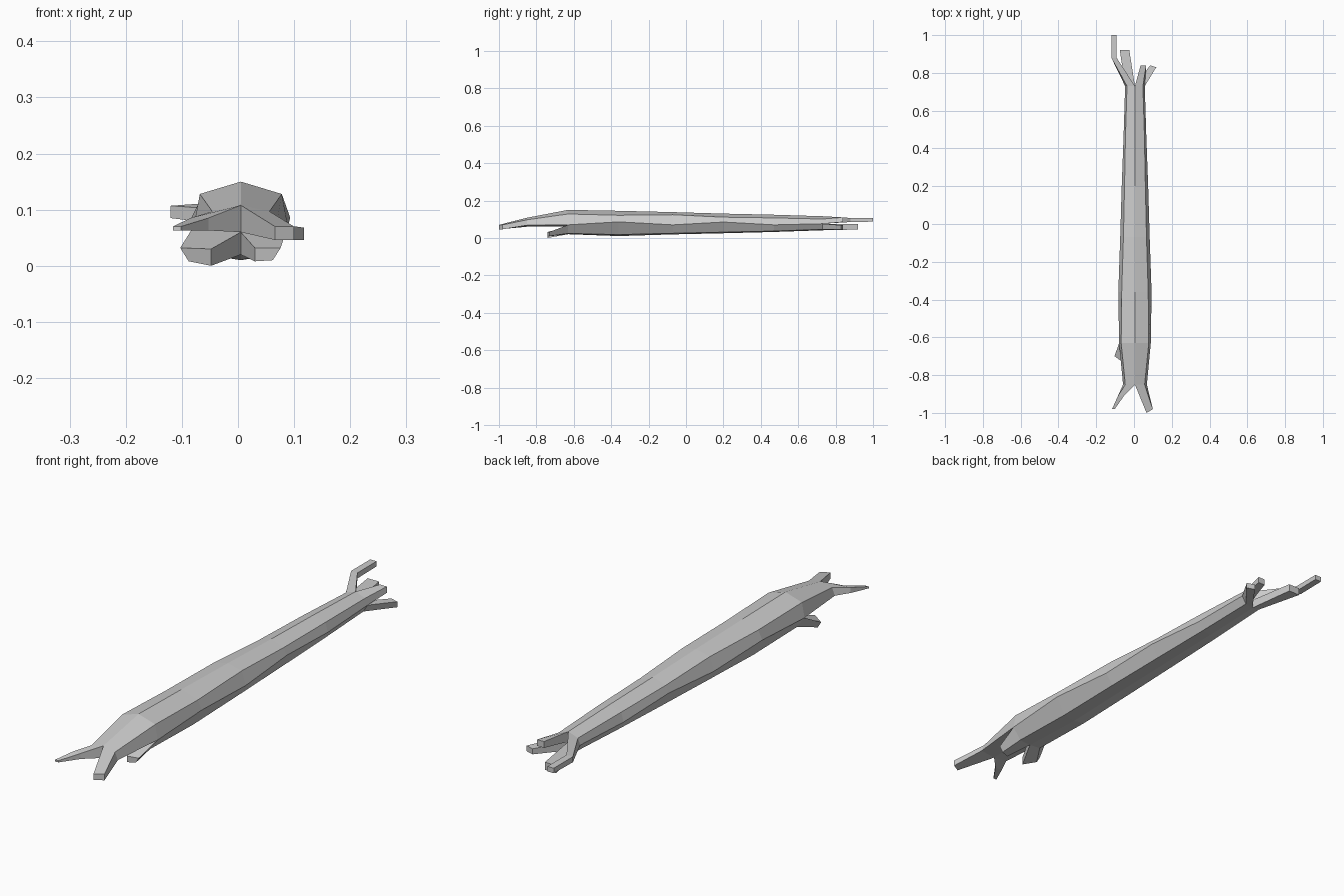
import bpy, bmesh

if "Cube" in bpy.data.objects:
    bpy.data.objects.remove(bpy.data.objects["Cube"])

CX = 0.005
bm = bmesh.new()


def loft(rings, cap=False):
    """Skin a sequence of equal-length point rings."""
    rows = [[bm.verts.new(p) for p in r] for r in rings]
    n = len(rows[0])
    for a, b in zip(rows, rows[1:]):
        for i in range(n):
            j = (i + 1) % n
            bm.faces.new((a[i], a[j], b[j], b[i]))
    if cap:
        bm.faces.new(rows[-1])


def points(y, shoulder, side, low, zs):
    """Named trunk points: half widths and heights (top, shoulder, side, low, bottom)."""
    d = {"top": (CX, y, zs[0]), "bottom": (CX, y, zs[4])}
    for s in (-1, 1):
        d["shoulder", s] = (CX + s * shoulder, y, zs[1])
        d["side", s] = (CX + s * side, y, zs[2])
        d["low", s] = (CX + s * low, y, zs[3])
    return d


def ring(d):
    return [d["top"], d["shoulder", 1], d["side", 1], d["low", 1],
            d["bottom"], d["low", -1], d["side", -1], d["shoulder", -1]]


def upper(d, s, z):
    return [d["top"], d["shoulder", s], d["side", s], (CX, d["top"][1], z)]


def lower(d, s, z):
    return [(CX, d["top"][1], z), d["side", s], d["low", s], d["bottom"]]


def tip(y, inner, outer, zt, zb, slant=0.0):
    return [(inner, y, zt), (outer, y + slant, zt),
            (outer, y + slant, zb), (inner, y, zb)]


# Trunk, thick at the front and tapering to the back
trunk = [points(*t) for t in (
    (-0.63, 0.073, 0.084, 0.05, (0.150, 0.128, 0.070, 0.024, 0.020)),
    (-0.36, 0.070, 0.088, 0.05, (0.145, 0.121, 0.086, 0.018, 0.010)),
    (-0.07, 0.061, 0.078, 0.048, (0.138, 0.124, 0.070, 0.025, 0.019)),
    (0.20, 0.055, 0.070, 0.044, (0.130, 0.111, 0.085, 0.031, 0.025)),
    (0.47, 0.050, 0.060, 0.039, (0.124, 0.107, 0.070, 0.037, 0.032)),
    (0.73, 0.042, 0.052, 0.034, (0.116, 0.101, 0.076, 0.046, 0.041)))]
loft([ring(d) for d in trunk])
front, back = trunk[0], trunk[-1]

# Upper front neck, still one piece, before it forks
neck = points(-0.85, 0.051, 0.063, 0.03, (0.108, 0.097, 0.068, 0.06, 0.06))
loft([[d["top"], d["shoulder", 1], d["side", 1], (CX, d["top"][1], 0.06),
       d["side", -1], d["shoulder", -1]] for d in (front, neck)])

# Front prongs
loft([upper(neck, -1, 0.06), tip(-0.91, -0.053, -0.085, 0.085, 0.063),
      tip(-0.98, -0.102, -0.116, 0.070, 0.063)], True)
loft([upper(neck, 1, 0.06), tip(-1.0, 0.066, 0.10, 0.070, 0.046, 0.02)], True)

# Short prongs below the front
loft([lower(front, -1, 0.06),
      [(-0.048, -0.74, 0.030), (-0.103, -0.70, 0.032),
       (-0.088, -0.70, 0.008), (-0.048, -0.74, 0.0)]], True)
loft([lower(front, 1, 0.06),
      [(0.030, -0.74, 0.032), (0.076, -0.73, 0.032),
       (0.062, -0.73, 0.010), (0.030, -0.74, 0.008)]], True)

# Back prongs
loft([upper(back, -1, 0.076), tip(0.88, -0.092, -0.120, 0.107, 0.085),
      tip(1.0, -0.092, -0.120, 0.107, 0.087)], True)
loft([upper(back, 1, 0.076), tip(0.84, 0.035, 0.065, 0.110, 0.085)], True)
loft([lower(back, -1, 0.076), tip(0.92, -0.025, -0.075, 0.075, 0.045)], True)
loft([lower(back, 1, 0.076), tip(0.84, 0.085, 0.118, 0.068, 0.046, -0.01)], True)

bmesh.ops.remove_doubles(bm, verts=bm.verts, dist=0.0005)
bmesh.ops.recalc_face_normals(bm, faces=bm.faces)
mesh = bpy.data.meshes.new("fallen_log")
bm.to_mesh(mesh)
bm.free()
bpy.context.collection.objects.link(bpy.data.objects.new("fallen_log", mesh))
